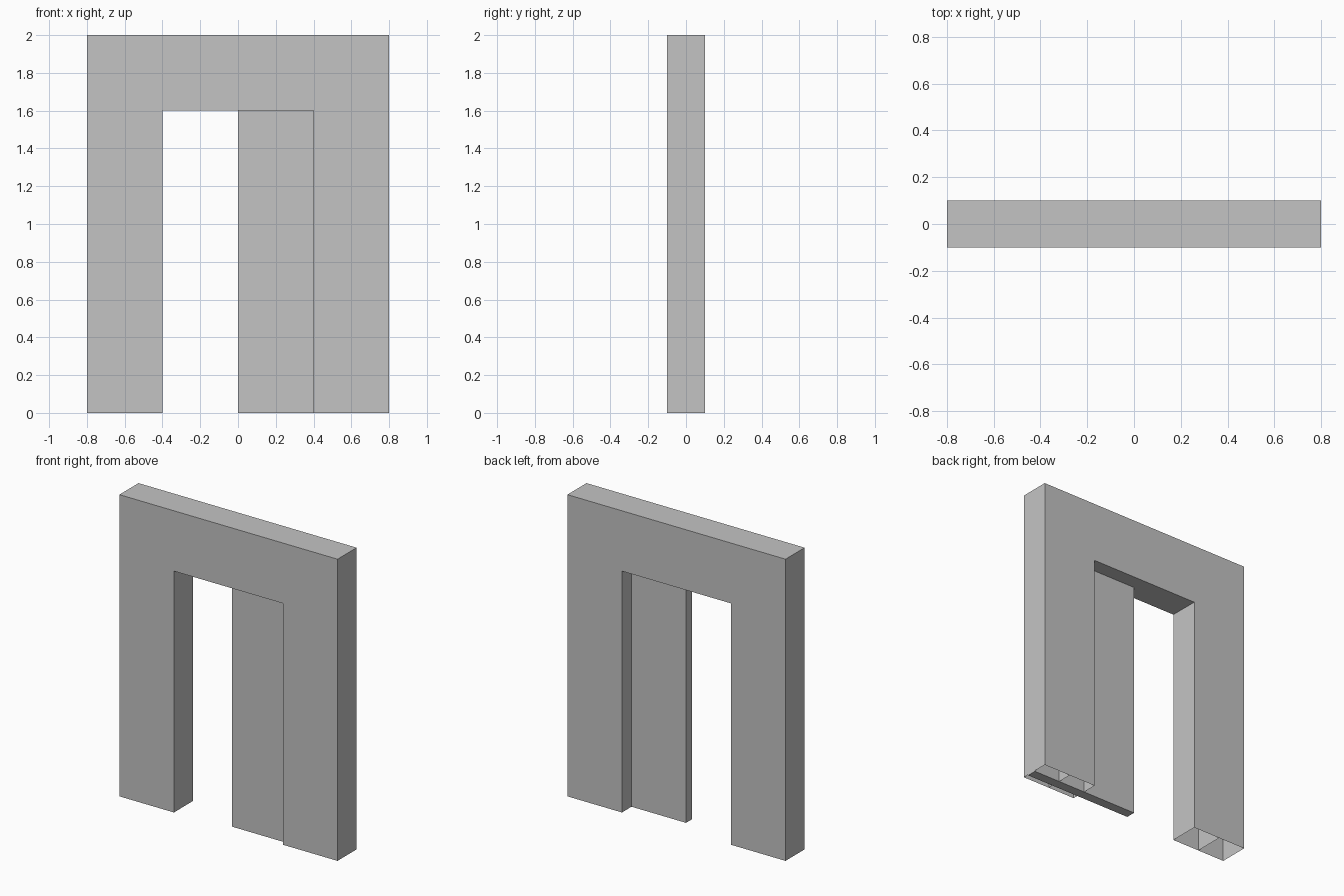
import bpy
import bmesh

if "Cube" in bpy.data.objects:
    bpy.data.objects.remove(bpy.data.objects["Cube"])

grey = bpy.data.materials.new("light grey")
grey.diffuse_color = (0.55, 0.55, 0.55, 1)
grey.use_nodes = True
grey.node_tree.nodes["Principled BSDF"].inputs["Base Color"].default_value = grey.diffuse_color


def make_object(name, bm):
    mesh = bpy.data.meshes.new(name)
    bm.to_mesh(mesh)
    bm.free()
    mesh.materials.append(grey)
    obj = bpy.data.objects.new(name, mesh)
    bpy.context.collection.objects.link(obj)
    return obj


# Hollow wall frame: arch profile extruded in depth, open under both posts
profile = [(-0.8, 0), (-0.4, 0), (-0.4, 1.6), (0.4, 1.6),
           (0.4, 0), (0.8, 0), (0.8, 2), (-0.8, 2)]
bm = bmesh.new()
front = bm.faces.new([bm.verts.new((x, -0.1, z)) for x, z in profile])
moved = bmesh.ops.extrude_face_region(bm, geom=[front], use_keep_orig=True)
new_verts = [g for g in moved["geom"] if isinstance(g, bmesh.types.BMVert)]
bmesh.ops.translate(bm, verts=new_verts, vec=(0, 0.2, 0))
bmesh.ops.recalc_face_normals(bm, faces=bm.faces[:])
bottoms = [f for f in bm.faces if all(v.co.z < 0.01 for v in f.verts)]
bmesh.ops.delete(bm, geom=bottoms, context='FACES')
make_object("wall_frame", bm)

# Thin partition inside each hollow post
for side, x in (("left", -0.6), ("right", 0.6)):
    bm = bmesh.new()
    bm.faces.new([bm.verts.new((x, y, z))
                  for y, z in ((-0.1, 0), (0.1, 0), (0.1, 2), (-0.1, 2))])
    make_object(side + "_post_partition", bm)

# Sliding door, half open and running into the right post
x0, x1, y0, y1, height = 0.0, 0.795, -0.065, 0.0, 1.6
bm = bmesh.new()
bmesh.ops.create_cube(bm, size=1)
bmesh.ops.scale(bm, verts=bm.verts[:], vec=(x1 - x0, y1 - y0, height))
bmesh.ops.translate(bm, verts=bm.verts[:],
                    vec=((x0 + x1) / 2, (y0 + y1) / 2, height / 2))
make_object("sliding_door", bm)
